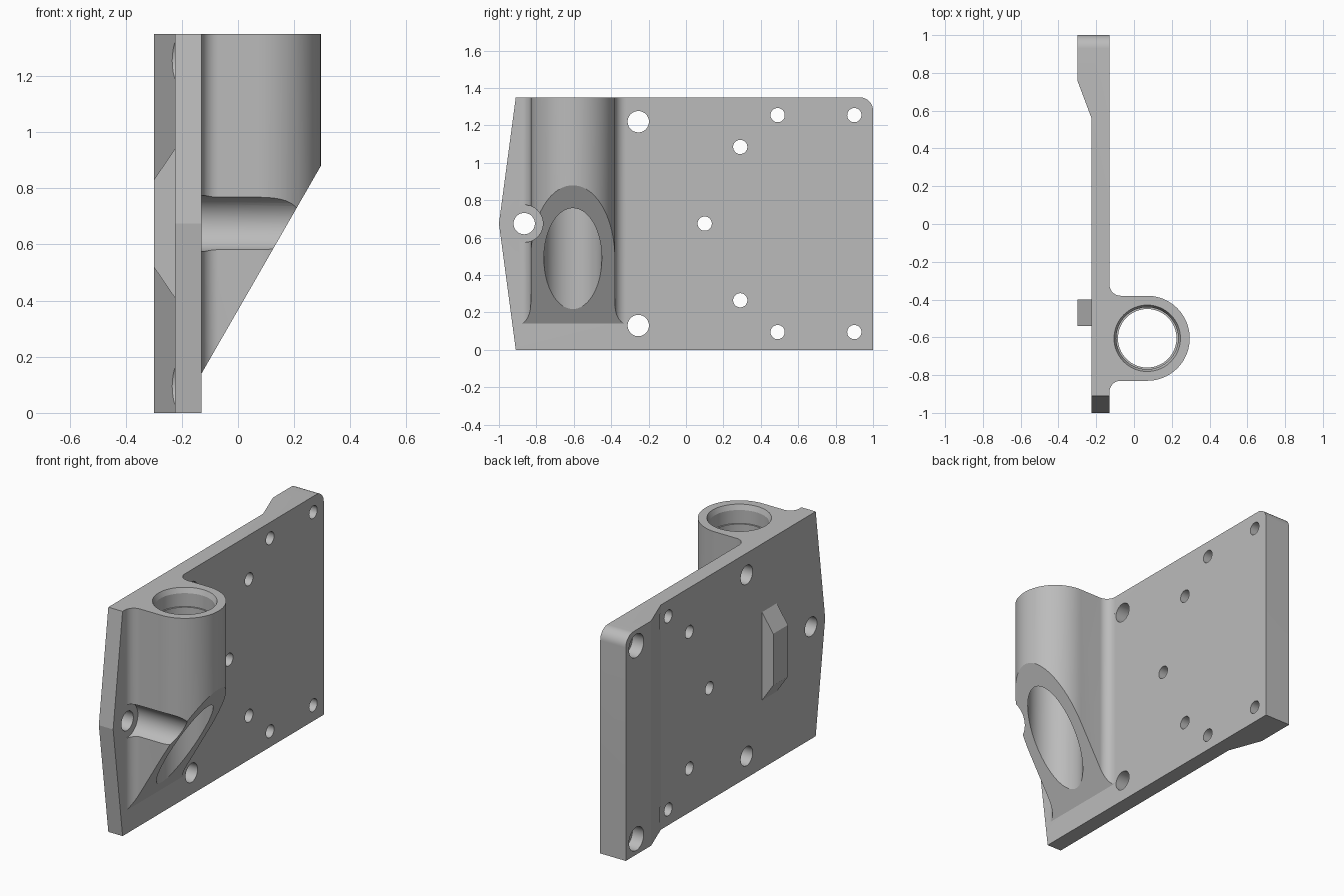
import bpy, bmesh
from math import sin, cos, radians
from mathutils import Matrix, Vector

if "Cube" in bpy.data.objects:
    bpy.data.objects.remove(bpy.data.objects["Cube"])

grey = bpy.data.materials.new("plain grey")
grey.use_nodes = True
COLOUR = (0.5, 0.5, 0.5, 1)
grey.diffuse_color = COLOUR
grey.node_tree.nodes["Principled BSDF"].inputs["Base Color"].default_value = COLOUR

HEIGHT = 1.35
BACK, FACE, PAD = -0.225, -0.13, -0.30      # plate back, plate face, raised pads
TUBE_X, TUBE_Y, TUBE_R = 0.07, -0.605, 0.225
FILLET = 0.06


def arc(cx, cy, r, start, end, n):
    angles = [radians(start + (end - start) * i / n) for i in range(n + 1)]
    return [(cx + r * cos(a), cy + r * sin(a)) for a in angles]


def add_object(name, bm):
    bmesh.ops.recalc_face_normals(bm, faces=bm.faces)
    mesh = bpy.data.meshes.new(name)
    bm.to_mesh(mesh)
    bm.free()
    mesh.materials.append(grey)
    obj = bpy.data.objects.new(name, mesh)
    bpy.context.collection.objects.link(obj)
    return obj


def prism(name, points, axis, low, high):
    """Extrude a 2D outline along one axis; the outline uses the other two in order."""
    bm = bmesh.new()
    verts = []
    for a, b in points:
        co = [a, b]
        co.insert(axis, low)
        verts.append(bm.verts.new(co))
    face = bm.faces.new(verts)
    moved = bmesh.ops.extrude_face_region(bm, geom=[face])["geom"]
    shift = Vector((0, 0, 0))
    shift[axis] = high - low
    bmesh.ops.translate(bm, vec=shift, verts=[v for v in moved if isinstance(v, bmesh.types.BMVert)])
    return add_object(name, bm)


def upright_cone(name, r_low, r_high, low, high):
    bm = bmesh.new()
    place = Matrix.Translation((TUBE_X, TUBE_Y, (low + high) / 2))
    bmesh.ops.create_cone(bm, cap_ends=True, segments=64, radius1=r_low,
                          radius2=r_high, depth=high - low, matrix=place)
    return add_object(name, bm)


def combine(target, tool, operation):
    mod = target.modifiers.new(tool.name, "BOOLEAN")
    mod.operation, mod.solver, mod.object = operation, "EXACT", tool
    bpy.context.view_layer.objects.active = target
    bpy.ops.object.modifier_apply(modifier=mod.name)
    bpy.data.objects.remove(tool)


def drill(y, z, r, low=-1, high=1):
    hole = prism("drill", arc(y, z, r, 0, 352.5, 47), 0, low, high)
    combine(bracket, hole, "DIFFERENCE")


# Plate, thick end and tube boss share one plan outline
plan = [(BACK, -1.0), (BACK, 0.56), (PAD, 0.76), (PAD, 1.0), (FACE, 1.0)]
plan += arc(FACE + FILLET, TUBE_Y + TUBE_R + FILLET, FILLET, 180, 270, 12)
plan += arc(TUBE_X, TUBE_Y, TUBE_R, 90, -90, 40)
plan += arc(FACE + FILLET, TUBE_Y - TUBE_R - FILLET, FILLET, 90, 180, 12)
plan += [(FACE, -1.0)]
bracket = prism("mounting_bracket", plan, 2, 0, HEIGHT)

# Side outline: pointed front edge and one rounded top corner
side = [(-0.91, 0), (1, 0)] + arc(0.93, HEIGHT - 0.07, 0.07, 0, 90, 12)
side += [(-0.91, HEIGHT), (-1, HEIGHT / 2)]
combine(bracket, prism("side_outline", side, 0, -1, 1), "INTERSECT")

# Slanted underside of the tube
slant = [(FACE, -0.1), (FACE, 0.14), (0.41, 1.08), (0.41, -0.1)]
combine(bracket, prism("slant", slant, 1, -1.2, 0.2), "DIFFERENCE")

# Bore with a wider seat and a chamfered mouth
for r_low, r_high, low, high in ((0.155, 0.155, -0.1, 1.5),
                                 (0.164, 0.164, HEIGHT - 0.11, 1.5),
                                 (0.164, 0.176, HEIGHT - 0.03, HEIGHT)):
    combine(bracket, upright_cone("bore", r_low, r_high, low, high), "DIFFERENCE")

# Locating block on the back of the plate
block = [(PAD, 0.52), (PAD, 0.83), (BACK, 0.94), (BACK + 0.03, 0.94),
         (BACK + 0.03, 0.41), (BACK, 0.41)]
combine(bracket, prism("locating_block", block, 1, -0.54, -0.40), "UNION")

# Large bolt holes, with head clearance cut into the boss
MID = HEIGHT / 2
drill(-0.865, MID, 0.057)
drill(-0.865, MID, 0.1, FACE, 1)
for side_z in (-1, 1):
    z = MID + side_z * 0.545
    drill(-0.255, z, 0.057)
    drill(-0.255, z, 0.072, FACE, 1)

# Small screw holes, with recesses behind the outer ones
drill(0.1, MID, 0.038)
for side_z in (-1, 1):
    drill(0.29, MID + side_z * 0.41, 0.038)
    z = MID + side_z * 0.58
    for y, recess in ((0.49, 0.095), (0.9, 0.07)):
        drill(y, z, 0.038)
        drill(y, z, recess, -1, BACK)

# Smooth curved walls, keep machined edges crisp
bpy.ops.object.select_all(action="DESELECT")
bracket.select_set(True)
bpy.context.view_layer.objects.active = bracket
bpy.ops.object.shade_smooth_by_angle(angle=radians(15))
